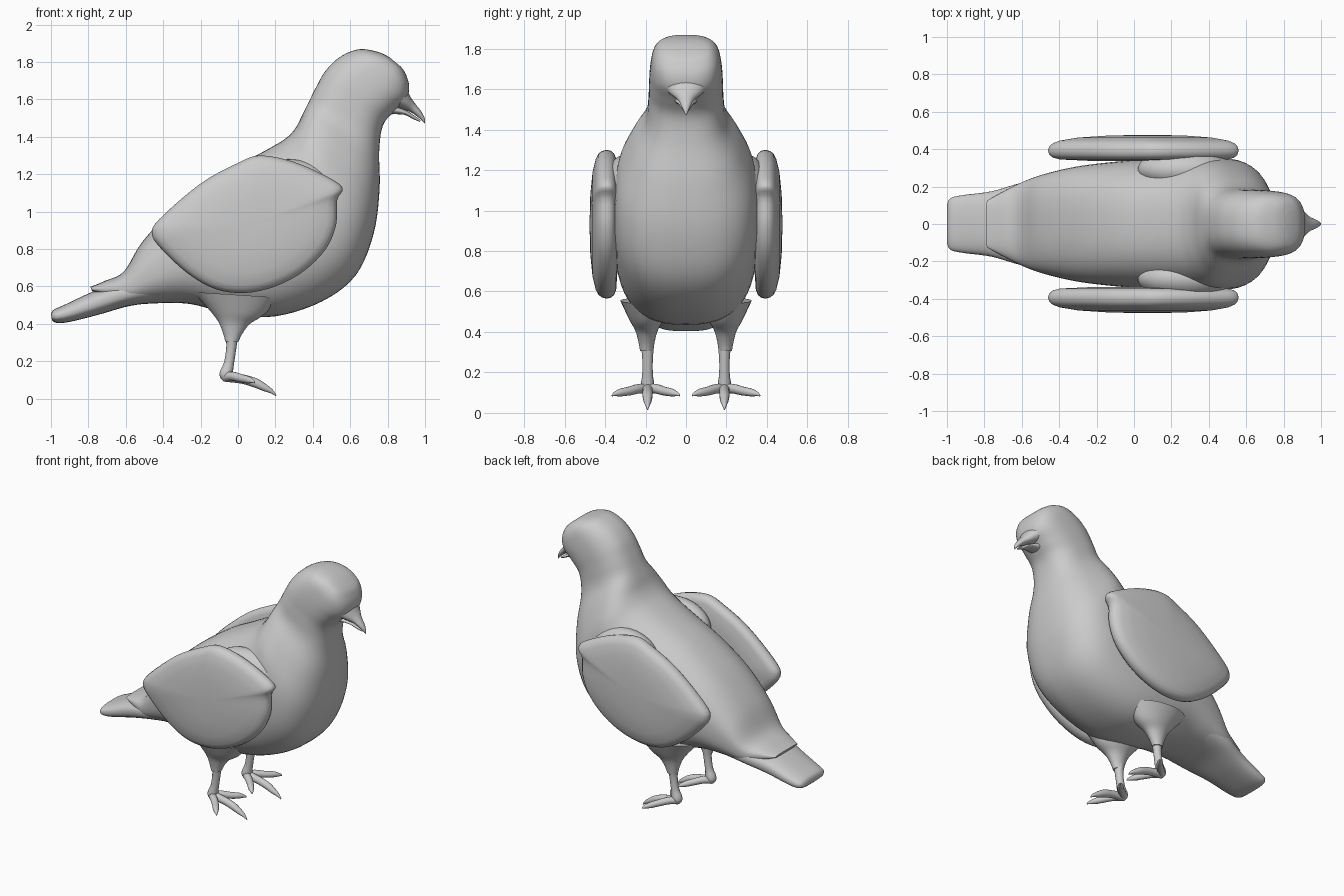
import bpy, bmesh, math
from mathutils import Vector

grey = bpy.data.materials.new("plumage grey")
grey.diffuse_color = (0.6, 0.6, 0.6, 1)


def spline(pts, steps, closed=False):
    """Catmull-Rom interpolation of equal-length tuples."""
    n, out = len(pts), []
    for i in range(n if closed else n - 1):
        ids = [i - 1, i, i + 1, i + 2]
        ids = [k % n if closed else min(max(k, 0), n - 1) for k in ids]
        p = [pts[k] for k in ids]
        for s in range(steps):
            t = s / steps
            out.append(tuple(
                0.5 * (2 * b + (c - a) * t + (2 * a - 5 * b + 4 * c - d) * t * t
                       + (3 * b - a - 3 * c + d) * t ** 3)
                for a, b, c, d in zip(*p)))
    if not closed:
        out.append(tuple(pts[-1]))
    return out


def skin(name, loops, mirror=False):
    """Join a list of equal vertex loops into a capped smooth mesh."""
    bm = bmesh.new()
    rows = [[bm.verts.new(p) for p in loop] for loop in loops]
    n = len(rows[0])
    for r0, r1 in zip(rows, rows[1:]):
        for j in range(n):
            k = (j + 1) % n
            bm.faces.new((r0[j], r0[k], r1[k], r1[j]))
    bm.faces.new(rows[0])
    bm.faces.new(rows[-1])
    bmesh.ops.recalc_face_normals(bm, faces=bm.faces)
    me = bpy.data.meshes.new(name)
    bm.to_mesh(me)
    bm.free()
    me.materials.append(grey)
    ob = bpy.data.objects.new(name, me)
    bpy.context.collection.objects.link(ob)
    bpy.ops.object.select_all(action='DESELECT')
    ob.select_set(True)
    bpy.context.view_layer.objects.active = ob
    bpy.ops.object.shade_smooth_by_angle(angle=math.radians(50))
    if mirror:
        m = ob.modifiers.new("other side", 'MIRROR')
        m.use_axis = (False, True, False)
    return ob


def ring(c, u, v, power, segs):
    """Superellipse around c with half axes u and v."""
    pts = []
    for j in range(segs):
        a = 2 * math.pi * j / segs
        ca, sa = math.cos(a), math.sin(a)
        e = 2 / power
        pts.append(c + u * math.copysign(abs(ca) ** e, ca)
                   + v * math.copysign(abs(sa) ** e, sa))
    return pts


def loft(name, secs, power=2.0, segs=40, y=0.0, mirror=False, steps=5):
    """Sections are (x, z, x, z, half width): two profile points and a width."""
    loops = []
    for ax, az, bx, bz, w in spline(secs, steps):
        c = Vector(((ax + bx) / 2, y, (az + bz) / 2))
        u = Vector(((ax - bx) / 2, 0, (az - bz) / 2))
        loops.append(ring(c, u, Vector((0, max(w, 0.002), 0)), power, segs))
    return skin(name, loops, mirror)


def tube(name, pts, segs=14):
    """Mirrored tapered tube through (x, y, z, radius)."""
    path = spline(pts, 5)
    loops = []
    for i, p in enumerate(path):
        t = (Vector(path[min(i + 1, len(path) - 1)][:3])
             - Vector(path[max(i - 1, 0)][:3])).normalized()
        side = Vector((0, 1, 0)) if abs(t.y) < 0.8 else Vector((1, 0, 0))
        u = side.cross(t).normalized()
        v = t.cross(u)
        loops.append(ring(Vector(p[:3]), u * p[3], v * p[3], 2, segs))
    return skin(name, loops, True)


# body, neck and head in one sweep from rump to brow
loft("body", [
    (-0.79, 0.597, -0.78, 0.575, 0.125), (-0.71, 0.63, -0.70, 0.54, 0.17),
    (-0.61, 0.68, -0.58, 0.505, 0.225), (-0.51, 0.84, -0.42, 0.51, 0.27),
    (-0.33, 1.03, -0.25, 0.505, 0.31), (-0.12, 1.185, -0.03, 0.45, 0.335),
    (0.06, 1.28, 0.20, 0.44, 0.35), (0.18, 1.345, 0.45, 0.52, 0.355),
    (0.26, 1.395, 0.63, 0.66, 0.355), (0.31, 1.45, 0.725, 0.88, 0.335),
    (0.345, 1.52, 0.757, 1.12, 0.27), (0.38, 1.59, 0.755, 1.32, 0.20),
    (0.42, 1.67, 0.775, 1.46, 0.185), (0.47, 1.755, 0.84, 1.54, 0.182),
    (0.55, 1.83, 0.90, 1.60, 0.175), (0.65, 1.868, 0.915, 1.67, 0.16),
    (0.75, 1.853, 0.895, 1.74, 0.125), (0.81, 1.825, 0.87, 1.775, 0.07),
], power=2.6, segs=56)

# tail fan
loft("tail", [
    (-1.0, 0.45, -0.995, 0.42, 0.11), (-0.985, 0.475, -0.97, 0.405, 0.14),
    (-0.92, 0.505, -0.90, 0.41, 0.155), (-0.78, 0.57, -0.74, 0.45, 0.175),
    (-0.62, 0.63, -0.58, 0.495, 0.22), (-0.45, 0.72, -0.42, 0.515, 0.24),
], power=2.6)

# beak halves
loft("upper_beak", [
    (0.885, 1.69, 0.82, 1.56, 0.115), (0.918, 1.62, 0.87, 1.55, 0.08),
    (0.945, 1.58, 0.925, 1.53, 0.042), (0.98, 1.535, 0.962, 1.505, 0.024),
    (0.998, 1.50, 0.985, 1.485, 0.011), (1.0, 1.472, 0.996, 1.472, 0.003),
], segs=20)
loft("lower_beak", [
    (0.83, 1.57, 0.80, 1.52, 0.06), (0.90, 1.54, 0.885, 1.518, 0.038),
    (0.945, 1.512, 0.935, 1.495, 0.02), (0.977, 1.488, 0.972, 1.48, 0.006),
], segs=20)

# shoulder bulge joining each wing to the body
sections = []
for i in range(13):
    a = math.pi * (0.03 + 0.94 * i / 12)
    x, s = 0.27 - 0.25 * math.cos(a), math.sin(a)
    sections.append((x, 1.11 + 0.17 * s, x, 1.11 - 0.2 * s, 0.12 * s))
loft("shoulder", sections, y=0.29, mirror=True, steps=2)

# folded wing: outline grown from the inner face, round the rim, to the outer face
outline = spline([
    (-0.46, 0.88), (-0.42, 0.96), (-0.2, 1.15), (0.0, 1.26), (0.12, 1.30),
    (0.3, 1.265), (0.48, 1.185), (0.56, 1.125), (0.53, 1.06), (0.525, 0.93),
    (0.47, 0.80), (0.35, 0.68), (0.2, 0.60), (0.04, 0.565), (-0.12, 0.585),
    (-0.27, 0.67), (-0.41, 0.80)], 4, True)
cx, cz = 0.08, 0.93
layers = [(0.1, 0.335), (0.6, 0.338), (0.88, 0.345), (0.95, 0.355), (0.985, 0.37),
          (1.0, 0.392), (0.985, 0.415), (0.95, 0.432), (0.88, 0.446),
          (0.7, 0.462), (0.4, 0.473), (0.1, 0.476)]
skin("wing", [[(cx + (x - cx) * s, y, cz + (z - cz) * s) for x, z in outline]
              for s, y in layers], True)

# feathered thigh
loft("thigh", [
    (-0.24, 0.57, 0.22, 0.54, 0.13), (-0.15, 0.47, 0.14, 0.45, 0.085),
    (-0.105, 0.41, 0.065, 0.40, 0.055), (-0.08, 0.35, 0.025, 0.35, 0.04),
    (-0.068, 0.305, 0.003, 0.305, 0.032),
], segs=24, y=0.195, mirror=True)

# shank and toes
tube("shank", [(-0.032, 0.19, 0.34, 0.034), (-0.036, 0.19, 0.27, 0.027),
               (-0.048, 0.19, 0.19, 0.027), (-0.062, 0.19, 0.14, 0.034),
               (-0.068, 0.19, 0.115, 0.03), (-0.07, 0.19, 0.095, 0.012)])
tube("middle_toe", [(-0.092, 0.19, 0.115, 0.012), (-0.07, 0.19, 0.118, 0.027),
                    (0.02, 0.19, 0.105, 0.025), (0.09, 0.19, 0.085, 0.025),
                    (0.14, 0.19, 0.06, 0.02), (0.18, 0.19, 0.038, 0.011),
                    (0.203, 0.19, 0.016, 0.003)])
for label, d in (("outer_toe", 1), ("inner_toe", -0.9)):
    tube(label, [(-0.07, 0.19, 0.115, 0.024), (-0.03, 0.19 + 0.04 * d, 0.12, 0.024),
                 (0.02, 0.19 + 0.09 * d, 0.108, 0.022),
                 (0.055, 0.19 + 0.135 * d, 0.1, 0.019),
                 (0.08, 0.19 + 0.165 * d, 0.092, 0.009),
                 (0.088, 0.19 + 0.175 * d, 0.084, 0.003)])
